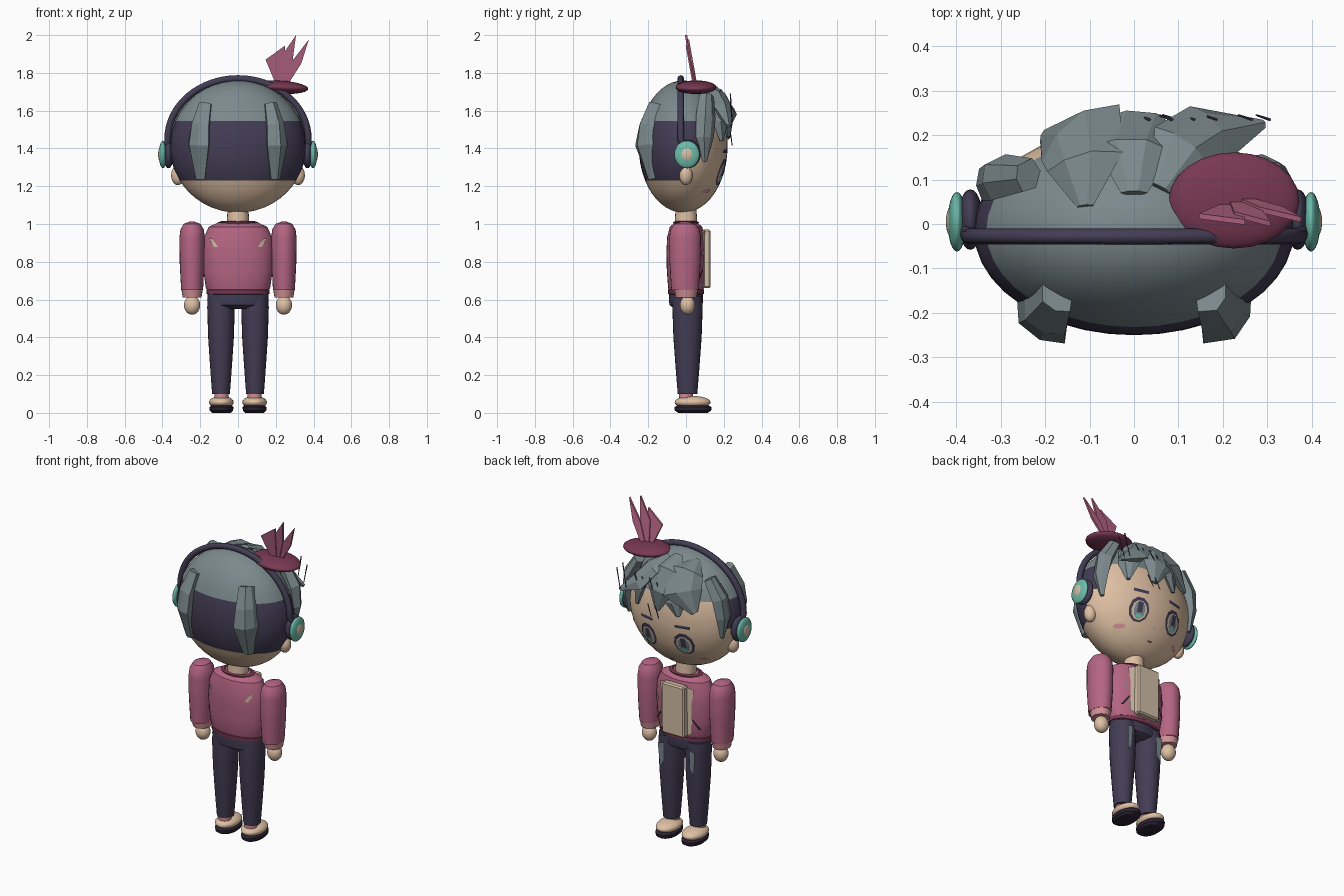
import bpy, bmesh
from math import sin, cos, pi, sqrt
from mathutils import Vector

if "Cube" in bpy.data.objects:
    bpy.data.objects.remove(bpy.data.objects["Cube"])


def material(name, *rgb):
    m = bpy.data.materials.new(name)
    m.use_nodes = True
    m.diffuse_color = (*rgb, 1)
    m.node_tree.nodes["Principled BSDF"].inputs["Base Color"].default_value = (*rgb, 1)
    return m


SKIN = material("skin", .74, .53, .37)
GREY = material("hair grey", .20, .25, .265)
NAVY = material("dark navy", .055, .046, .088)
PINK = material("jacket pink", .46, .13, .225)
MAROON = material("maroon", .19, .04, .085)
TEAL = material("teal", .15, .50, .40)
ROSE = material("light rose", .64, .28, .31)
CREAM = material("cream", .66, .52, .39)
SOLE = material("sole dark", .025, .018, .035)


def finish(name, bm, mats, smooth=True, recalc=True):
    if recalc:
        bmesh.ops.recalc_face_normals(bm, faces=bm.faces)
    me = bpy.data.meshes.new(name)
    bm.to_mesh(me)
    bm.free()
    for m in mats:
        me.materials.append(m)
    if smooth:
        me.shade_smooth()
        me.set_sharp_from_angle(angle=.6)
    ob = bpy.data.objects.new(name, me)
    bpy.context.collection.objects.link(ob)
    return ob


def ball(name, loc, radii, mat, rot=(0, 0, 0), u=24, v=14):
    bm = bmesh.new()
    bmesh.ops.create_uvsphere(bm, u_segments=u, v_segments=v, radius=1)
    ob = finish(name, bm, [mat])
    ob.location, ob.scale, ob.rotation_euler = loc, radii, rot
    return ob


def skin_rings(bm, rings):
    # bridge equal rings and close both ends
    rows = [[bm.verts.new(p) for p in r] for r in rings]
    n = len(rows[0])
    for a, b in zip(rows, rows[1:]):
        for i in range(n):
            bm.faces.new((a[i], a[(i + 1) % n], b[(i + 1) % n], b[i]))
    bm.faces.new(rows[0])
    bm.faces.new(rows[-1])


def lathe(name, profile, mat, x=0, y=0, depth=1, n=24):
    # profile of (radius, height), elliptical in depth
    bm = bmesh.new()
    skin_rings(bm, [[(x + r * cos(2 * pi * i / n), y + depth * r * sin(2 * pi * i / n), z)
                     for i in range(n)] for r, z in profile])
    return finish(name, bm, [mat])


HEAD, HR = Vector((0, -.015, 1.41)), Vector((.36, .235, .35))


def lock(name, path, mat=GREY):
    # faceted hair lock: path of (x, y, z, half width, half thickness)
    bm, rings = bmesh.new(), []
    pts = [Vector(p[:3]) for p in path]
    for i, p in enumerate(path):
        t = (pts[min(i + 1, len(pts) - 1)] - pts[max(i - 1, 0)]).normalized()
        out = pts[i] - HEAD
        out = (out - t * out.dot(t)).normalized()
        side = t.cross(out)
        shape = ((-1, 0), (-.45, .8), (.3, 1), (1, 0), (.5, -1), (-.5, -1))
        rings.append([pts[i] + side * a * p[3] + out * b * p[4] for a, b in shape])
    skin_rings(bm, rings)
    return finish(name, bm, [mat], smooth=False)


def on_head(x, z):
    k = 1 - (x / HR.x) ** 2 - ((z - HEAD.z) / HR.z) ** 2
    return HEAD.y + HR.y * sqrt(max(k, 0))


def on_jacket(x, z):
    return .104 * sqrt(max(1 - (x / .188) ** 2, 0))


def decal(name, pts, mat, surf=on_head, lift=.004, side=1):
    # thin painted patch fanned around its centre, following a surface
    bm = bmesh.new()
    cx, cz = (sum(p[k] for p in pts) / len(pts) for k in (0, 1))
    put = lambda x, z: bm.verts.new((x, side * (surf(x, z) + lift), z))
    mid, rim = put(cx, cz), [put(*p) for p in pts]
    for i in range(len(rim)):
        f = bm.faces.new((mid, rim[i], rim[(i + 1) % len(rim)]))
        f.normal_update()
        if f.normal.y * side < 0:
            f.normal_flip()
    return finish(name, bm, [mat], smooth=False, recalc=False)


def oval(x, z, a, b, n=12):
    return [(x + a * cos(2 * pi * i / n), z + b * sin(2 * pi * i / n)) for i in range(n)]


def bar(x, z, w, h, lean=0):
    return [(x - w - lean, z - h), (x + w - lean, z - h), (x + w + lean, z + h), (x - w + lean, z + h)]


def block(name, loc, size, mat):
    bm = bmesh.new()
    bmesh.ops.create_cube(bm, size=1)
    bmesh.ops.scale(bm, vec=size, verts=bm.verts)
    bmesh.ops.translate(bm, vec=loc, verts=bm.verts)
    bmesh.ops.bevel(bm, geom=bm.edges, offset=.008, segments=1, affect='EDGES')
    return finish(name, bm, [mat], smooth=False)


# head with hair cap and dark undercut split by clean cuts
bm = bmesh.new()
bmesh.ops.create_uvsphere(bm, u_segments=40, v_segments=24, radius=1)
bmesh.ops.scale(bm, vec=HR, verts=bm.verts)
bmesh.ops.translate(bm, vec=HEAD, verts=bm.verts)
for co, no in (((0, 0, 1.23), (0, 0, 1)), ((0, 0, 1.38), (0, 0, 1)), ((0, 0, 1.545), (0, 0, 1)),
               ((0, 0, 0), (0, 1, 0)), ((0, .08, 0), (0, 1, 0))):
    bmesh.ops.bisect_plane(bm, geom=bm.verts[:] + bm.edges[:] + bm.faces[:], plane_co=co, plane_no=no)
for f in bm.faces:
    c = f.calc_center_median()
    dark = (c.z > 1.23 and c.y < 0) or (c.z > 1.38 and c.y < .08)
    f.material_index = 1 if c.z > 1.545 else 2 if dark else 0
finish("head", bm, [SKIN, GREY, NAVY])

# fringe
lock("fringe_right", [(-.11, .04, 1.735, .02, .01), (-.11, .14, 1.70, .09, .03),
                      (-.12, .205, 1.60, .11, .04), (-.2, .20, 1.49, .02, .01)])
lock("fringe_centre", [(.0, .07, 1.745, .03, .01), (.0, .17, 1.69, .09, .03),
                       (.02, .225, 1.58, .09, .03), (.04, .225, 1.46, .02, .01)])
lock("fringe_left", [(.06, .08, 1.73, .03, .01), (.11, .17, 1.68, .08, .03),
                     (.17, .205, 1.60, .08, .035), (.29, .225, 1.52, .012, .01)])
lock("fringe_low", [(-.08, .20, 1.62, .06, .02), (-.08, .22, 1.53, .06, .02), (-.1, .22, 1.45, .012, .01)])
lock("fringe_outer", [(.16, .15, 1.65, .06, .02), (.19, .18, 1.54, .06, .025), (.2, .19, 1.44, .012, .01)])

# thin dark strands over and under the fringe
for i, (x, z, h) in enumerate(((.02, 1.6, .03), (.07, 1.615, .03), (.12, 1.61, .03), (.17, 1.62, .03),
                               (.25, 1.62, .07), (.29, 1.59, .06), (.03, 1.45, .035), (.08, 1.45, .035))):
    lock("hair_strand_%d" % i, [(x + .015, .235, z + h, .004, .003), (x - .015, .245, z - h, .002, .002)], NAVY)

for s, tag in ((1, "left"), (-1, "right")):
    # side and back locks
    lock("side_lock_" + tag, [(s * .24, .11, 1.68, .04, .03), (s * .305, .105, 1.57, .055, .04),
                              (s * .325, .1, 1.46, .05, .03), (s * .315, .1, 1.33, .012, .01)])
    lock("back_lock_" + tag, [(s * .175, -.165, 1.635, .045, .03), (s * .2, -.2, 1.52, .065, .045),
                              (s * .21, -.21, 1.42, .08, .045), (s * .198, -.175, 1.24, .033, .025)])
    # ears and headphones
    ball("ear_" + tag, (s * .318, 0, 1.258), (.036, .035, .052), SKIN)
    ball("ear_pad_" + tag, (s * .368, .01, 1.37), (.028, .068, .075), NAVY)
    ball("ear_cup_" + tag, (s * .398, .005, 1.368), (.021, .067, .073), TEAL)
    ball("ear_cup_centre_" + tag, (s * .408, .005, 1.368), (.015, .036, .04), CREAM)
    # face
    x = s * .12
    decal("eye_outline_" + tag, oval(x, 1.275, .06, .072, 10), NAVY)
    decal("eye_white_" + tag, oval(x, 1.27, .046, .056, 10), CREAM, lift=.006)
    decal("iris_" + tag, oval(x, 1.27, .034, .05, 10), GREY, lift=.008)
    decal("pupil_" + tag, bar(x, 1.285, .015, .03), NAVY, lift=.010)
    decal("iris_glow_" + tag, oval(x, 1.236, .02, .012, 8), TEAL, lift=.010)
    decal("brow_" + tag, bar(x, 1.385, .045, .009), NAVY)
    decal("cheek_" + tag, oval(s * .195, 1.175, .028, .012), ROSE)
    # arms
    lathe("sleeve_" + tag, [(.015, 1.012), (.045, 1.0), (.062, .97), (.067, .93), (.066, .8), (.058, .65)],
          PINK, s * .243, -.005, 1.25)
    lathe("cuff_" + tag, [(.057, .655), (.05, .612), (.03, .61)], ROSE, s * .243, 0, 1.1)
    ball("hand_" + tag, (s * .243, .008, .57), (.043, .04, .05), SKIN)
    # legs and shoes
    lathe("leg_" + tag, [(.07, .62), (.073, .56), (.068, .4), (.056, .22), (.047, .1)], NAVY, s * .09, .008, 1.1)
    lathe("sock_" + tag, [(.038, .11), (.036, .06)], ROSE, s * .088, 0)
    ball("shoe_" + tag, (s * .088, .035, .056), (.065, .095, .034), SKIN)
    lathe("sole_" + tag, [(.05, .0), (.062, .012), (.064, .03), (.055, .038)], SOLE, s * .088, .037, 1.55)
    # jacket trim and trouser highlights
    decal("lapel_" + tag, [(s * a, z) for a, z in ((.08, .67), (.105, .68), (.1, .88), (.115, .95), (.075, .965))],
          CREAM, on_jacket)
    decal("pocket_" + tag, bar(s * .125, .74, .006, .03, -s * .02), SOLE, on_jacket)
    decal("badge_" + tag, oval(s * .13, .84, .012, .02, 3), GREY, on_jacket)
    decal("back_patch_" + tag, bar(s * .13, .9, .01, .022, s * .014), CREAM, on_jacket, side=-1)
    decal("knee_patch_" + tag, [(s * a, z) for a, z in ((.085, .58), (.125, .57), (.115, .42), (.09, .47))],
          GREY, lambda px, pz: .092 - (.6 - pz) * .045)

decal("nose", oval(0, 1.2, .006, .005, 6), ROSE)
decal("mouth", bar(0, 1.135, .014, .004), MAROON)

# headband
cu = bpy.data.curves.new("headband", 'CURVE')
cu.dimensions, cu.bevel_depth, cu.bevel_resolution = '3D', .018, 2
cu.use_fill_caps = True
arc = [(.372 * cos(pi * i / 32), -.028, 1.45 + .32 * sin(pi * i / 32)) for i in range(33)]
arc = [(.375, 0, 1.38)] + arc + [(-.375, 0, 1.38)]
sp = cu.splines.new('POLY')
sp.points.add(len(arc) - 1)
for p, co in zip(sp.points, arc):
    p.co = (*co, 1)
cu.materials.append(NAVY)
bpy.context.collection.objects.link(bpy.data.objects.new("headband", cu))

# small hat and its feathers
ball("hat", (.225, .053, 1.724), (.147, .108, .035), MAROON, (0, .06, 0))
for i, outline in enumerate((((.2, 1.74), (.146, 1.87), (.25, 1.945), (.235, 1.74)),
                             ((.215, 1.74), (.225, 1.88), (.307, 2.0), (.29, 1.87), (.25, 1.74)),
                             ((.235, 1.74), (.285, 1.86), (.375, 1.977), (.335, 1.85), (.265, 1.74)))):
    bm = bmesh.new()
    skin_rings(bm, [[(x, .047 - (z - 1.74) * .18 + d + (i - 1) * .006, z) for x, z in outline]
                    for d in (-.006, .006)])
    finish("feather_%d" % i, bm, [PINK], smooth=False)

# body
lathe("neck", [(.06, .99), (.055, 1.09)], SKIN)
lathe("jacket", [(.155, .635), (.17, .66), (.183, .75), (.187, .85), (.18, .93), (.155, .985), (.1, 1.01)],
      PINK, depth=.555, n=32)
lathe("collar", [(.1, .995), (.105, 1.01), (.085, 1.016), (.07, 1.0)], MAROON, depth=.65)
lathe("hem", [(.15, .625), (.166, .63), (.168, .65), (.16, .655)], MAROON, depth=.57, n=32)
lathe("hips", [(.1, .55), (.155, .57), (.163, .6), (.16, .64)], NAVY, depth=.56, n=32)
block("shirt_front", (0, .108, .815), (.15, .045, .31), CREAM)
